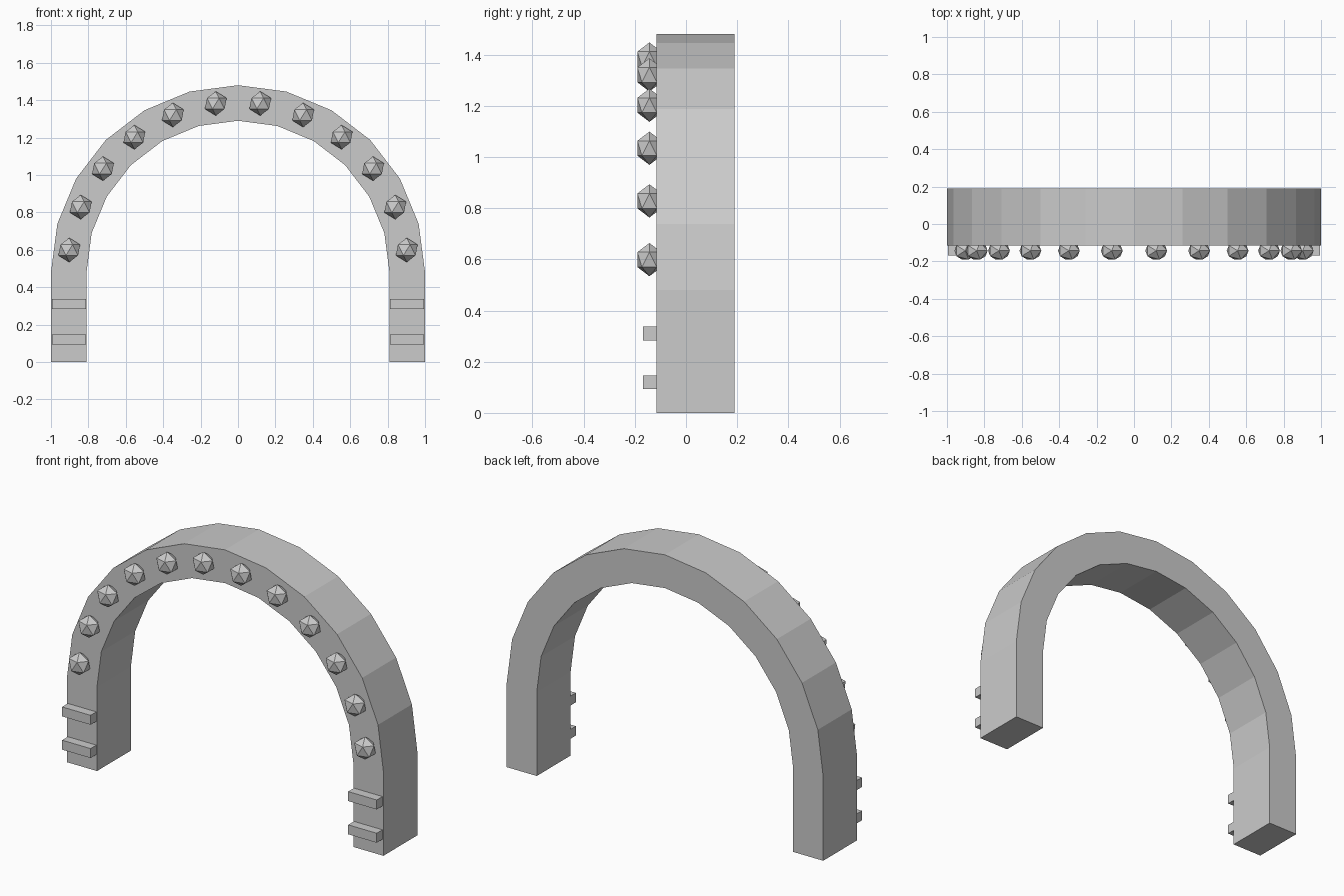
import bpy
import bmesh
from math import sin, cos, pi

cube = bpy.data.objects.get("Cube")
if cube:
    bpy.data.objects.remove(cube, do_unlink=True)

# One plain grey for the whole arch
grey = bpy.data.materials.new("light_grey")
grey.use_nodes = True
colour = (0.6, 0.6, 0.6, 1)
grey.diffuse_color = colour
grey.node_tree.nodes["Principled BSDF"].inputs["Base Color"].default_value = colour

SPRING = 0.48           # height where the curve starts
OUTER, INNER = 1.0, 0.81
FRONT, BACK = -0.116, 0.19
SEGMENTS = 12
RIVETS = 12


def finish(name, bm):
    bmesh.ops.recalc_face_normals(bm, faces=bm.faces)
    mesh = bpy.data.meshes.new(name)
    bm.to_mesh(mesh)
    bm.free()
    mesh.materials.append(grey)
    obj = bpy.data.objects.new(name, mesh)
    bpy.context.collection.objects.link(obj)
    return obj


def rim(radius):
    """Leg foot, half circle, other leg foot."""
    angles = [pi * i / SEGMENTS for i in range(SEGMENTS + 1)]
    curve = [(radius * cos(a), SPRING + radius * sin(a)) for a in angles]
    return [(radius, 0)] + curve + [(-radius, 0)]


# Arch body: one flat outline pushed back
bm = bmesh.new()
outline = rim(OUTER) + rim(INNER)[::-1]
face = bm.faces.new([bm.verts.new((x, FRONT, z)) for x, z in outline])
push = bmesh.ops.extrude_face_region(bm, geom=[face], use_keep_orig=True)
moved = [v for v in push["geom"] if isinstance(v, bmesh.types.BMVert)]
bmesh.ops.translate(bm, verts=moved, vec=(0, BACK - FRONT, 0))
finish("arch_body", bm)

# Faceted studs around the front of the curve
for i in range(RIVETS):
    a = pi * (i + 0.5) / RIVETS
    bm = bmesh.new()
    bmesh.ops.create_icosphere(bm, subdivisions=1, radius=0.065)
    stud = finish(f"stud_{i + 1}", bm)
    stud.scale.y = 0.85
    stud.location = (0.91 * cos(a), -0.143, SPRING + 0.91 * sin(a))

# Two bands across the front of each leg
for side, x in (("left", 0.904), ("right", -0.904)):
    for level, z in (("lower", 0.12), ("upper", 0.31)):
        bm = bmesh.new()
        bmesh.ops.create_cube(bm, size=1)
        band = finish(f"{side}_{level}_band", bm)
        band.scale = (0.18, 0.052, 0.054)
        band.location = (x, -0.142, z)
